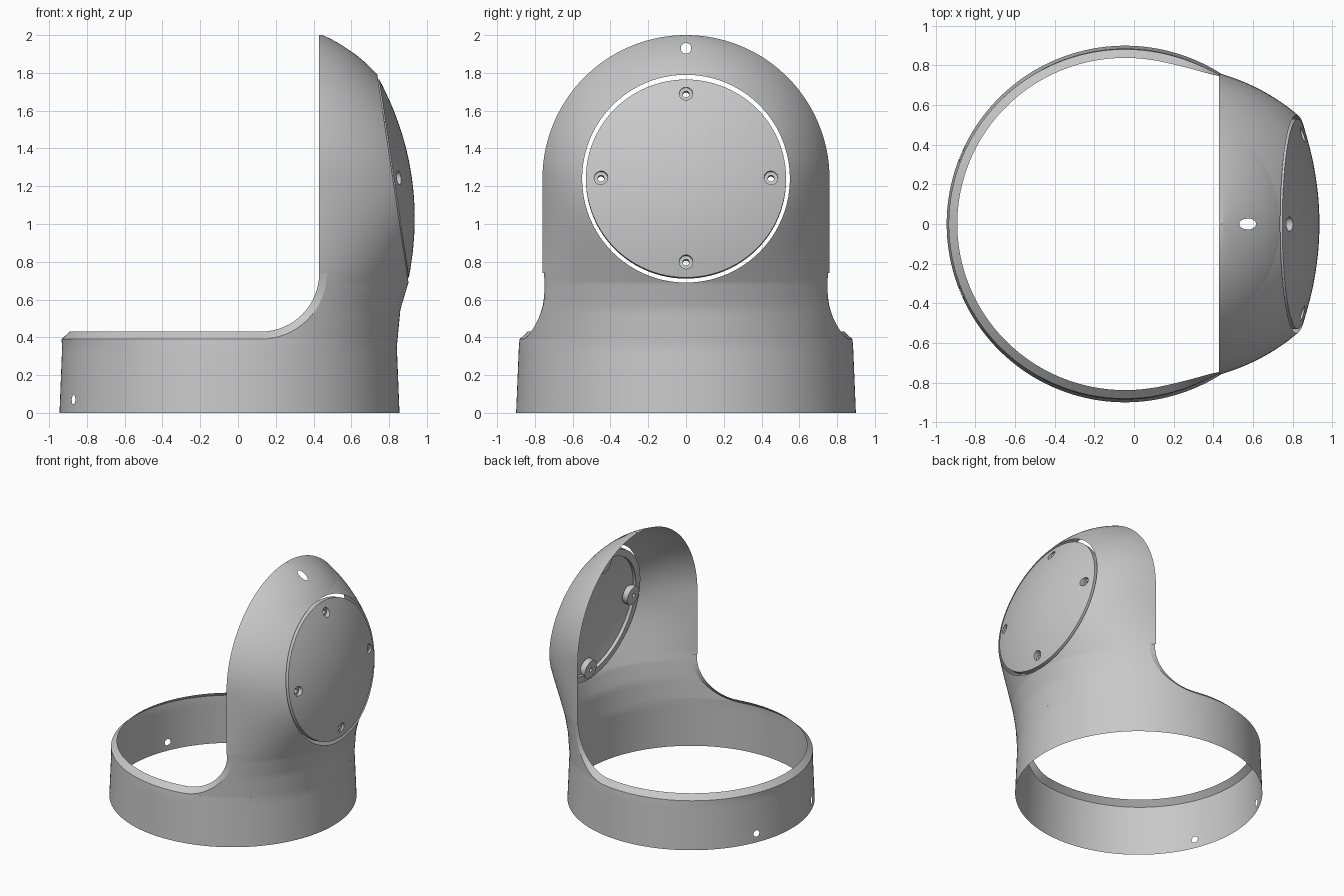
import bpy, bmesh, math
from mathutils import Vector, Matrix

old = bpy.data.objects.get("Cube")
if old:
    bpy.data.objects.remove(old, do_unlink=True)

grey = bpy.data.materials.new("plain_grey")
grey.use_nodes = True
grey.diffuse_color = (0.58, 0.58, 0.58, 1)
grey.node_tree.nodes["Principled BSDF"].inputs["Base Color"].default_value = (0.58, 0.58, 0.58, 1)

DISC_Z, DISC_R, CUT_X, RIM_Z, ELBOW_Z = 1.24, 0.55, 0.43, 0.39, 0.74


def interp(z, pts):
    for (z0, v0), (z1, v1) in zip(pts, pts[1:]):
        if z <= z1:
            return v0 + (v1 - v0) * (z - z0) / (z1 - z0)
    return pts[-1][1]


def section(z):
    """Ellipse of the wall at height z: centre, semi-axes and end of the arc."""
    s = min(max((z - RIM_Z) / (DISC_Z - RIM_Z), 0), 1)
    c = -0.045 + 0.145 * s * s * (3 - 2 * s)
    dz = z - DISC_Z
    if dz > 0:
        w = math.sqrt(max(0.76 ** 2 - dz * dz, 1e-8))
    else:
        w = interp(z, [(0, 0.764), (RIM_Z, 0.745), (0.75, 0.76)])
    yr = math.sqrt(max(DISC_R ** 2 - dz * dz, 0))
    if abs(dz) <= DISC_R + 1e-6:
        xr = 0.82 - 0.15 * dz
    elif dz > 0:
        xr = 0.119 + math.sqrt(0.6855 - dz * dz)
    else:
        xr = interp(z, [(0, 0.855), (0.35, 0.841), (0.55, 0.86), (0.69, 0.9025)])
    p, q = (CUT_X - c) ** 2, (xr - c) ** 2
    det = p * yr * yr - w * w * q
    a = math.sqrt(det / (yr * yr - w * w))
    b = math.sqrt(det / (p - q))
    return c, a, b, math.atan2(yr / b, (xr - c) / a)


def cut_x(z):
    """Open edge of the hood: rounded elbow, then a straight upright."""
    if z > ELBOW_Z + 1e-6:
        return CUT_X
    return 0.12 + math.sqrt(max(0.35 ** 2 - (ELBOW_Z - z) ** 2, 0))


def point(z, t):
    c, a, b, _ = section(z)
    return Vector((c + a * math.cos(t), b * math.sin(t), z))


def start_angle(z):
    c, a, _, _ = section(z)
    return math.acos(max(-1, min(1, (cut_x(z) - c) / a)))


def make_object(name, bm):
    me = bpy.data.meshes.new(name)
    bm.to_mesh(me)
    bm.free()
    me.materials.append(grey)
    ob = bpy.data.objects.new(name, me)
    bpy.context.collection.objects.link(ob)
    return ob


def activate(ob):
    bpy.ops.object.select_all(action='DESELECT')
    ob.select_set(True)
    bpy.context.view_layer.objects.active = ob


def smooth(ob):
    activate(ob)
    bpy.ops.object.shade_smooth_by_angle(angle=math.radians(35))


def grid_mesh(rows):
    bm = bmesh.new()
    vs = [[bm.verts.new(p) for p in row] for row in rows]
    for r0, r1 in zip(vs, vs[1:]):
        for i in range(len(r0) - 1):
            bm.faces.new((r0[i], r0[i + 1], r1[i + 1], r1[i]))
    return bm


def punch(bm, centre, axis, normal, radius):
    """Round hole: drop the nearby faces and snap the opening to a circle."""
    def flat(v):
        d = v - centre
        return d - axis * d.dot(axis)
    gone = [f for f in bm.faces if flat(f.calc_center_median()).length < radius * 1.2
            and (f.calc_center_median() - centre).length < 0.15]
    edge = {v for f in gone for v in f.verts}
    bmesh.ops.delete(bm, geom=gone, context='FACES')
    for v in edge:
        if v.is_valid:
            d = flat(v.co)
            move = d.normalized() * radius - d
            v.co += move - axis * (move.dot(normal) / axis.dot(normal))


def finish_sheet(name, bm):
    bmesh.ops.remove_doubles(bm, verts=bm.verts, dist=1e-5)
    bmesh.ops.recalc_face_normals(bm, faces=bm.faces)
    mid = Vector((0, 0, 0.2 if name == "rim_lip" else 0.8))
    if sum(f.normal.dot(f.calc_center_median() - mid) * f.calc_area() for f in bm.faces) < 0:
        bmesh.ops.reverse_faces(bm, faces=bm.faces)
    ob = make_object(name, bm)
    mod = ob.modifiers.new("mirror", 'MIRROR')
    mod.use_axis = (False, True, False)
    mod.merge_threshold = 0.0005
    activate(ob)
    bpy.ops.object.modifier_apply(modifier="mirror")
    smooth(ob)
    return ob


# base ring, tapered, with two small screw holes at the far end
rows = [[point(RIM_Z * j / 16, math.pi * i / 120) for i in range(121)] for j in range(17)]
ring = grid_mesh(rows)
out = Vector((-0.92, 0.39, 0)).normalized()
punch(ring, Vector((-0.045, 0, 0.07)) + out * 0.897, out, out, 0.026)
finish_sheet("base_ring", ring)

# hood with an elbow cut and a round opening for the cover
heights = [DISC_Z - DISC_R * math.cos(math.pi * i / 48) for i in range(49)]
extra = [ELBOW_Z - 0.35 * math.cos(math.pi / 2 * i / 16) for i in range(17)] + [ELBOW_Z + 0.001]
extra += [DISC_Z + 0.76 * math.sin(math.radians(47 + 42.8 * i / 16)) for i in range(17)]
for z in extra:
    if all(abs(z - h) > 0.0009 for h in heights):
        heights.append(z)
heights.sort()
rows = []
for z in heights:
    t0, t1 = start_angle(z), section(z)[3]
    rows.append([point(z, t0 + (t1 - t0) * i / 40) for i in range(41)])
hood = grid_mesh(rows)
punch(hood, Vector((0.58, 0, 1.93)), Vector((1, 0, 0)), Vector((0.56, 0, 0.83)), 0.028)
finish_sheet("hood", hood)

# sloping lip along the ring and up the elbow
outer, inner = [], []
t0 = start_angle(RIM_Z)
for i in range(80):
    p = point(RIM_Z, math.pi + (t0 - math.pi) * i / 80)
    outer.append(p)
    inner.append(Vector((-0.045 + (p.x + 0.045) * 0.951, p.y * 0.951, 0.43)))
for z in [h for h in heights if h <= ELBOW_Z + 1e-6]:
    p = point(z, start_angle(z))
    k = (p.x - 0.12) / 0.35
    outer.append(p)
    inner.append(Vector((0.12 + (p.x - 0.12) * 0.31 / 0.35, p.y - 0.043 + 0.056 * k ** 2,
                         ELBOW_Z + (z - ELBOW_Z) * 0.31 / 0.35)))
finish_sheet("rim_lip", grid_mesh([outer, inner]))


# domed cover, hollow behind
def dome(r, top):
    return top - r * r / 3


prof = [(0.53 * i / 16, dome(0.53 * i / 16, 0.1)) for i in range(17)]
prof += [(0.53, -0.035), (0.475, -0.035)]
prof += [(0.475 * i / 10, dome(0.475 * i / 10, 0.065)) for i in range(10, -1, -1)]
bm = bmesh.new()
vs = [bm.verts.new((r, 0, h)) for r, h in prof]
es = [bm.edges.new(pair) for pair in zip(vs, vs[1:])]
bmesh.ops.spin(bm, geom=vs + es, cent=(0, 0, 0), axis=(0, 0, 1), angle=2 * math.pi, steps=96)
bmesh.ops.remove_doubles(bm, verts=bm.verts, dist=1e-5)
bmesh.ops.dissolve_degenerate(bm, edges=bm.edges, dist=1e-6)
bmesh.ops.recalc_face_normals(bm, faces=bm.faces)
cover = make_object("cover", bm)


def four_cylinders(operation, ring_r, radius, low, high):
    tool = bmesh.new()
    for i in range(4):
        spot = Matrix.Rotation(i * math.pi / 2, 4, 'Z') @ Matrix.Translation((ring_r, 0, (low + high) / 2))
        bmesh.ops.create_cone(tool, cap_ends=True, segments=24, radius1=radius, radius2=radius,
                              depth=high - low, matrix=spot)
    ob = make_object("cutter", tool)
    ob.hide_render = True
    mod = cover.modifiers.new("cut", 'BOOLEAN')
    mod.operation, mod.object, mod.solver = operation, ob, 'EXACT'
    activate(cover)
    bpy.ops.object.modifier_apply(modifier="cut")
    bpy.data.objects.remove(ob, do_unlink=True)


# screw bosses, counterbores and through holes
four_cylinders('UNION', 0.445, 0.075, -0.04, 0.005)
four_cylinders('DIFFERENCE', 0.45, 0.036, 0.008, 0.2)
four_cylinders('DIFFERENCE', 0.45, 0.017, -0.2, 0.2)
smooth(cover)
cover.location = (0.82, 0, DISC_Z)
cover.rotation_euler = (0, math.radians(81.5), 0)
